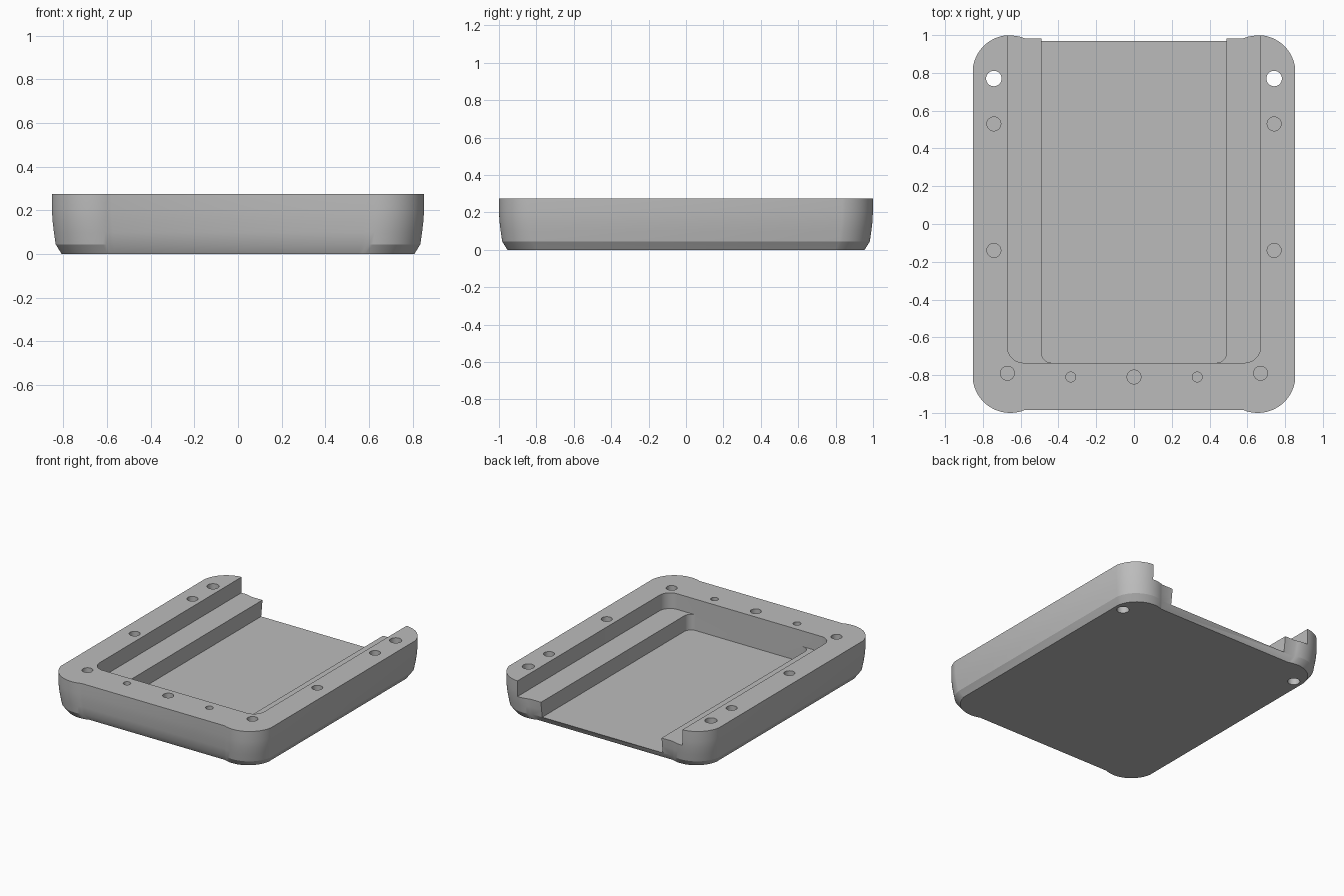
import bpy
import bmesh
from math import sin, cos, pi, radians

cube = bpy.data.objects.get("Cube")
if cube:
    bpy.data.objects.remove(cube, do_unlink=True)

HALF_W, HALF_L, TOP = 0.852, 1.0, 0.275
SHELF_Z, FLOOR_Z, POCKET_FRONT = 0.16, 0.045, -0.735

grey = bpy.data.materials.new("plain grey")
grey.use_nodes = True
grey.diffuse_color = (0.5, 0.5, 0.5, 1)
grey.node_tree.nodes["Principled BSDF"].inputs["Base Color"].default_value = (0.5, 0.5, 0.5, 1)


def loft(name, rings):
    """Closed solid skinned through rings of matching points."""
    bm = bmesh.new()
    loops = [[bm.verts.new(p) for p in ring] for ring in rings]
    n = len(loops[0])
    for low, high in zip(loops, loops[1:]):
        for i in range(n):
            j = (i + 1) % n
            bm.faces.new((low[i], low[j], high[j], high[i]))
    bm.faces.new(loops[0][::-1])
    bm.faces.new(loops[-1])
    bmesh.ops.recalc_face_normals(bm, faces=bm.faces)
    mesh = bpy.data.meshes.new(name)
    bm.to_mesh(mesh)
    bm.free()
    mesh.materials.append(grey)
    obj = bpy.data.objects.new(name, mesh)
    bpy.context.collection.objects.link(obj)
    return obj


def prism(name, outline, z0, z1):
    return loft(name, [[(x, y, z) for x, y in outline] for z in (z0, z1)])


def arc(cx, cy, r, a0, a1, steps):
    angles = [radians(a0 + (a1 - a0) * i / steps) for i in range(steps + 1)]
    return [(cx + r * cos(a), cy + r * sin(a)) for a in angles]


def cut(target, cutter):
    cutter.hide_render = True
    mod = target.modifiers.new("cut", "BOOLEAN")
    mod.operation = "DIFFERENCE"
    mod.solver = "EXACT"
    mod.object = cutter
    bpy.context.view_layer.objects.active = target
    bpy.ops.object.modifier_apply(modifier=mod.name)
    bpy.data.objects.remove(cutter, do_unlink=True)


# Outline whose rounded corners bulge slightly past the straight ends
corner = arc(0.655, 0.8, 0.2, 10, 112, 20)
mirrored = [(-x, y) for x, y in reversed(corner)]
outline = corner + mirrored
outline += [(-x, -y) for x, y in outline]

# Tapered tray body with a chamfered foot
profile = [(0, 0.045), (0.045, 0.017), (0.1, 0.009), (0.15, 0.003), (0.2, 0), (TOP, 0)]
tray = loft("tray_body", [
    [(x * (1 - inset / HALF_W), y * (1 - inset / HALF_L), z) for x, y in outline]
    for z, inset in profile])


# Stepped pocket, open at the back
def pocket(name, half_w, radius, z0):
    cx, cy = half_w - radius, POCKET_FRONT + radius
    shape = [(half_w, 1.2), (-half_w, 1.2)]
    shape += arc(-cx, cy, radius, 180, 270, 10)
    shape += arc(cx, cy, radius, 270, 360, 10)
    return prism(name, shape, z0, TOP + 0.1)


cut(tray, pocket("shelf_cutter", 0.67, 0.085, SHELF_Z))
cut(tray, pocket("channel_cutter", 0.49, 0.055, FLOOR_Z))

# Screw holes: x, y, radius, bottom (mirrored unless on the centre line)
BLIND = 0.12
holes = [
    (0.742, 0.77, 0.041, -0.1),
    (0.742, 0.53, 0.037, BLIND),
    (0.742, -0.14, 0.037, BLIND),
    (0.67, -0.79, 0.037, BLIND),
    (0.335, -0.81, 0.026, BLIND),
    (0, -0.81, 0.037, BLIND),
]
for x, y, r, bottom in holes:
    for side in ((1, -1) if x else (1,)):
        circle = arc(side * x, y, r, 0, 348.75, 31)
        cut(tray, prism("hole_cutter", circle, bottom, TOP + 0.1))

# Smooth walls with crisp edges
bpy.ops.object.select_all(action="DESELECT")
tray.select_set(True)
bpy.context.view_layer.objects.active = tray
bpy.ops.object.shade_smooth_by_angle(angle=radians(20))
